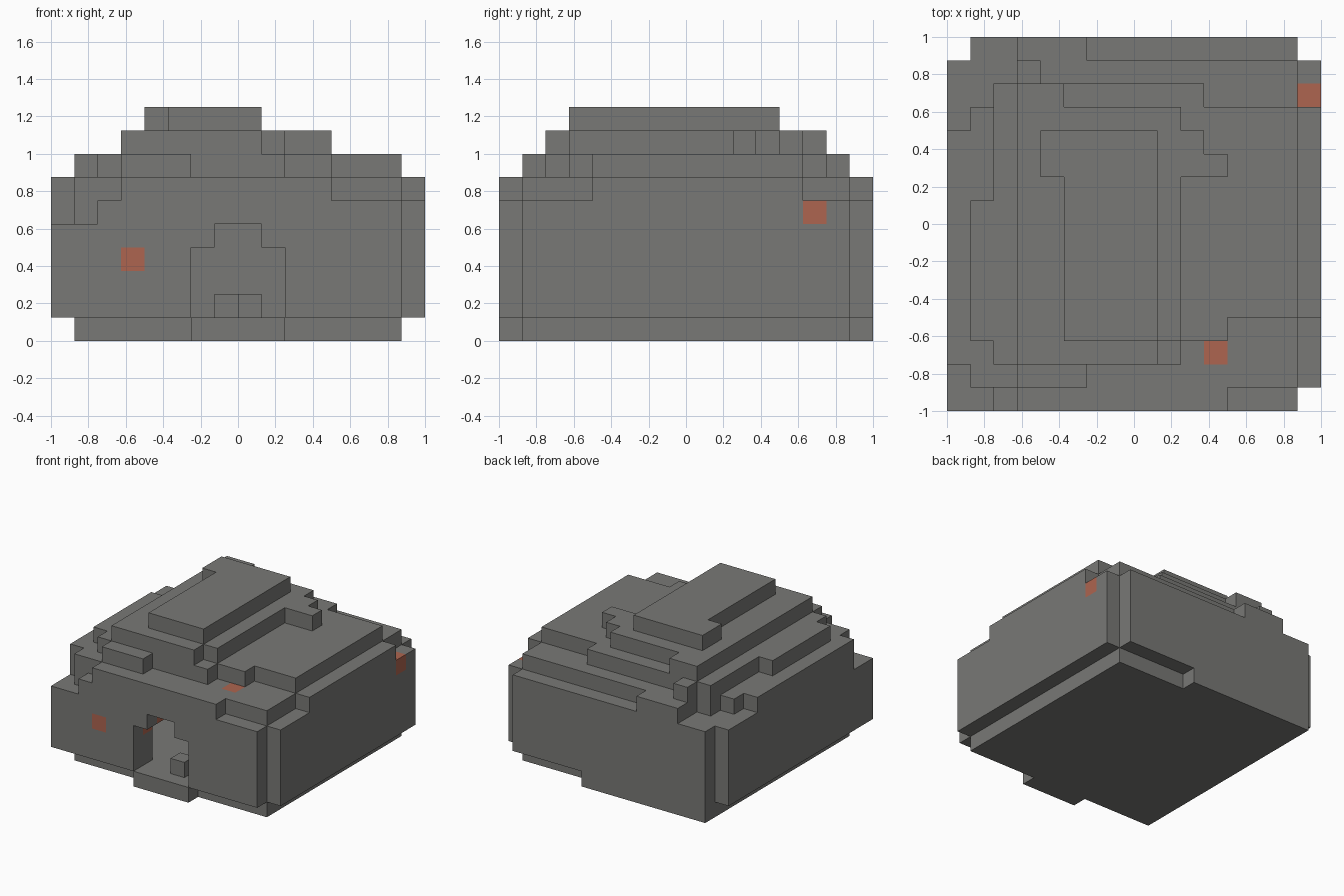
import bpy
import bmesh
from mathutils import Vector

CELLS = 16
UNIT = 2 / CELLS

cube = bpy.data.objects.get("Cube")
if cube:
    bpy.data.objects.remove(cube, do_unlink=True)


def make_material(name, colour):
    material = bpy.data.materials.new(name)
    material.use_nodes = True
    material.diffuse_color = colour
    shader = material.node_tree.nodes["Principled BSDF"]
    shader.inputs["Base Color"].default_value = colour
    shader.inputs["Roughness"].default_value = 0.9
    return material


stone = make_material("grey stone", (0.19, 0.19, 0.18, 1))
clay = make_material("orange clay", (0.42, 0.13, 0.08, 1))

# Height of every column of blocks, counted in blocks
height = {}


def raise_to(top, x_start, x_end, y_start, y_end):
    for x in range(x_start, x_end):
        for y in range(y_start, y_end):
            height[x, y] = top


# Main walls, then the lower edges around them
raise_to(7, 0, CELLS, 0, CELLS)
raise_to(5, 0, 2, 0, 1)
raise_to(5, 0, 1, 1, 2)
raise_to(6, 2, 3, 0, 1)
raise_to(6, 12, 15, 0, 1)
raise_to(6, 15, 16, 1, 4)
raise_to(6, 15, 16, 13, 15)
raise_to(6, 6, 15, 15, 16)
raise_to(6, 0, 1, 12, 15)
raise_to(6, 1, 2, 13, 16)
raise_to(6, 2, 3, 14, 16)
for corner in ((0, 15), (15, 0), (15, 15)):
    height[corner] = 0

# Lower roof tier
raise_to(8, 1, 2, 3, 9)
raise_to(8, 2, 3, 2, 14)
raise_to(8, 3, 6, 1, 2)
raise_to(8, 3, 4, 14, 15)
raise_to(8, 3, 11, 13, 14)
raise_to(8, 9, 10, 2, 3)
raise_to(8, 10, 12, 3, 4)
raise_to(8, 10, 15, 4, 13)

# Middle roof tier
raise_to(9, 3, 9, 2, 3)
raise_to(9, 3, 10, 3, 13)
raise_to(9, 3, 5, 13, 14)
raise_to(9, 10, 11, 10, 12)
raise_to(9, 11, 12, 10, 11)

# Roof cap
raise_to(10, 5, 9, 3, 12)
raise_to(10, 4, 5, 10, 12)


def box(x_start, x_end, y_start, y_end, z_start, z_end):
    return {(x, y, z)
            for x in range(x_start, x_end)
            for y in range(y_start, y_end)
            for z in range(z_start, z_end)}


# Foundation with the door step and the back footing
foundation = box(1, 15, 1, 15, 0, 1)
foundation |= box(6, 10, 0, 1, 0, 1)
foundation |= box(1, 10, 15, 16, 0, 1)
solid = {(x, y, z) for (x, y), top in height.items() for z in range(1, top)}
solid |= foundation

# Room and stepped doorway
solid -= box(2, 14, 2, 14, 1, 6)
solid -= box(6, 10, 0, 2, 1, 4)
solid -= box(7, 9, 0, 2, 4, 5)

# Loose blocks on the floor
floor_blocks = box(8, 9, 1, 2, 1, 2) | box(7, 8, 8, 9, 1, 2)
solid |= floor_blocks

# Single clay blocks set into the stone
clay_blocks = {(3, 0, 3), (11, 2, 6), (15, 13, 5), (5, 1, 3), (6, 1, 4)}

DIRECTIONS = [Vector(sign * (axis == i) for i in range(3))
              for axis in range(3) for sign in (-1, 1)]


def build_part(name, cells):
    """Skin the open sides of the cells and merge coplanar faces."""
    bm = bmesh.new()
    for cell in sorted(cells):
        centre = Vector(cell) + Vector((0.5, 0.5, 0.5))
        for normal in DIRECTIONS:
            neighbour = tuple(int(c + n) for c, n in zip(cell, normal))
            if neighbour in solid:
                continue
            side = Vector((normal.y, normal.z, normal.x)) / 2
            up = normal.cross(side)
            middle = centre + normal / 2
            corners = (middle - side - up, middle + side - up,
                       middle + side + up, middle - side + up)
            face = bm.faces.new([bm.verts.new(c) for c in corners])
            face.material_index = int(cell in clay_blocks)
    bmesh.ops.remove_doubles(bm, verts=bm.verts, dist=0.01)
    bmesh.ops.dissolve_limit(bm, angle_limit=0.01, verts=bm.verts,
                             edges=bm.edges, delimit={"MATERIAL"})
    for vert in bm.verts:
        vert.co = vert.co * UNIT - Vector((1, 1, 0))
    mesh = bpy.data.meshes.new(name)
    bm.to_mesh(mesh)
    bm.free()
    mesh.materials.append(stone)
    mesh.materials.append(clay)
    part = bpy.data.objects.new(name, mesh)
    bpy.context.collection.objects.link(part)


def levels(start, end):
    return {cell for cell in solid if start <= cell[2] < end} - floor_blocks


build_part("foundation", foundation)
build_part("walls", levels(1, 7))
build_part("lower_roof_tier", levels(7, 8))
build_part("middle_roof_tier", levels(8, 9))
build_part("roof_cap", levels(9, 10))
build_part("floor_blocks", floor_blocks)
